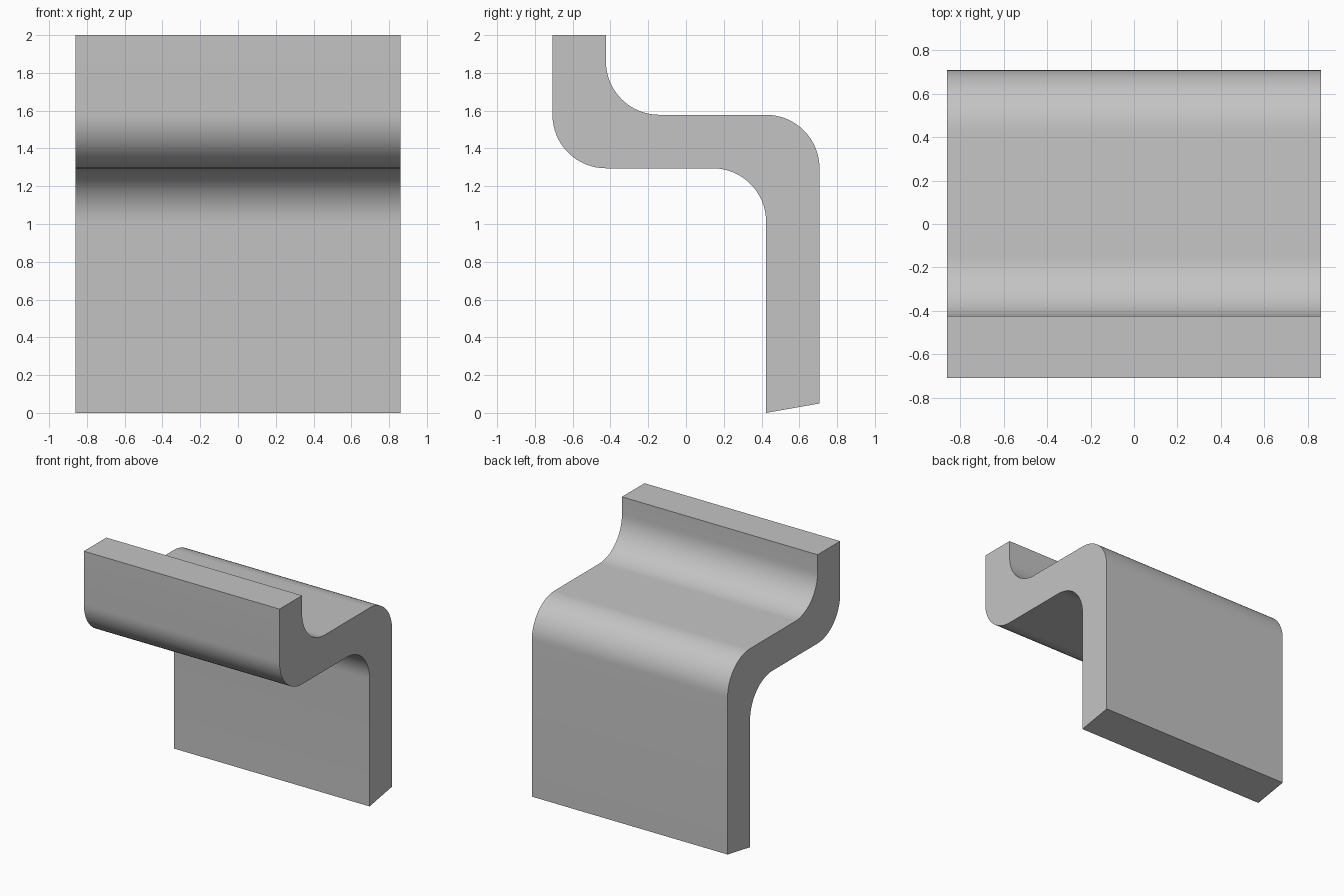
import bpy
import bmesh
from math import sin, cos, pi, radians
from mathutils import Vector

cube = bpy.data.objects.get("Cube")
if cube:
    bpy.data.objects.remove(cube, do_unlink=True)

WIDTH = 1.72
FRONT, BACK = -0.707, 0.707
THICK = 0.283            # sheet thickness, also every bend radius
SHELF_TOP = 1.578
SHELF_LOW = SHELF_TOP - THICK
STEPS = 16

grey = bpy.data.materials.new("plain_grey")
grey.use_nodes = True
colour = (0.55, 0.55, 0.55, 1)
grey.diffuse_color = colour
grey.node_tree.nodes["Principled BSDF"].inputs["Base Color"].default_value = colour


def bend(y, z, start, end):
    """Quarter-circle bend around (y, z), angles in degrees."""
    angles = [radians(start + (end - start) * i / STEPS) for i in range(STEPS + 1)]
    return [(y + THICK * cos(a), z + THICK * sin(a)) for a in angles]


# Side profile: upright lip, shelf and hanging leg with a slanted foot
profile = [(FRONT, 2.0)]
profile += bend(FRONT + THICK, SHELF_TOP, 180, 270)
profile += bend(BACK - 2 * THICK, SHELF_LOW - THICK, 90, 0)
profile += [(BACK - THICK, 0.0), (BACK, 0.05)]
profile += bend(BACK - THICK, SHELF_LOW, 0, 90)
profile += bend(FRONT + 2 * THICK, SHELF_TOP + THICK, 270, 180)
profile += [(FRONT + THICK, 2.0)]

# Extrude the profile across the width
bm = bmesh.new()
side = bm.faces.new([bm.verts.new((-WIDTH / 2, y, z)) for y, z in profile])
result = bmesh.ops.extrude_face_region(bm, geom=[side], use_keep_orig=True)
moved = [g for g in result["geom"] if isinstance(g, bmesh.types.BMVert)]
bmesh.ops.translate(bm, verts=moved, vec=Vector((WIDTH, 0, 0)))
bmesh.ops.recalc_face_normals(bm, faces=bm.faces)

mesh = bpy.data.meshes.new("bent_bracket")
bm.to_mesh(mesh)
bm.free()
mesh.materials.append(grey)
bracket = bpy.data.objects.new("bent_bracket", mesh)
bpy.context.collection.objects.link(bracket)

# Smooth bends, sharp rims
bpy.ops.object.select_all(action="DESELECT")
bracket.select_set(True)
bpy.context.view_layer.objects.active = bracket
bpy.ops.object.shade_smooth_by_angle(angle=radians(30))
